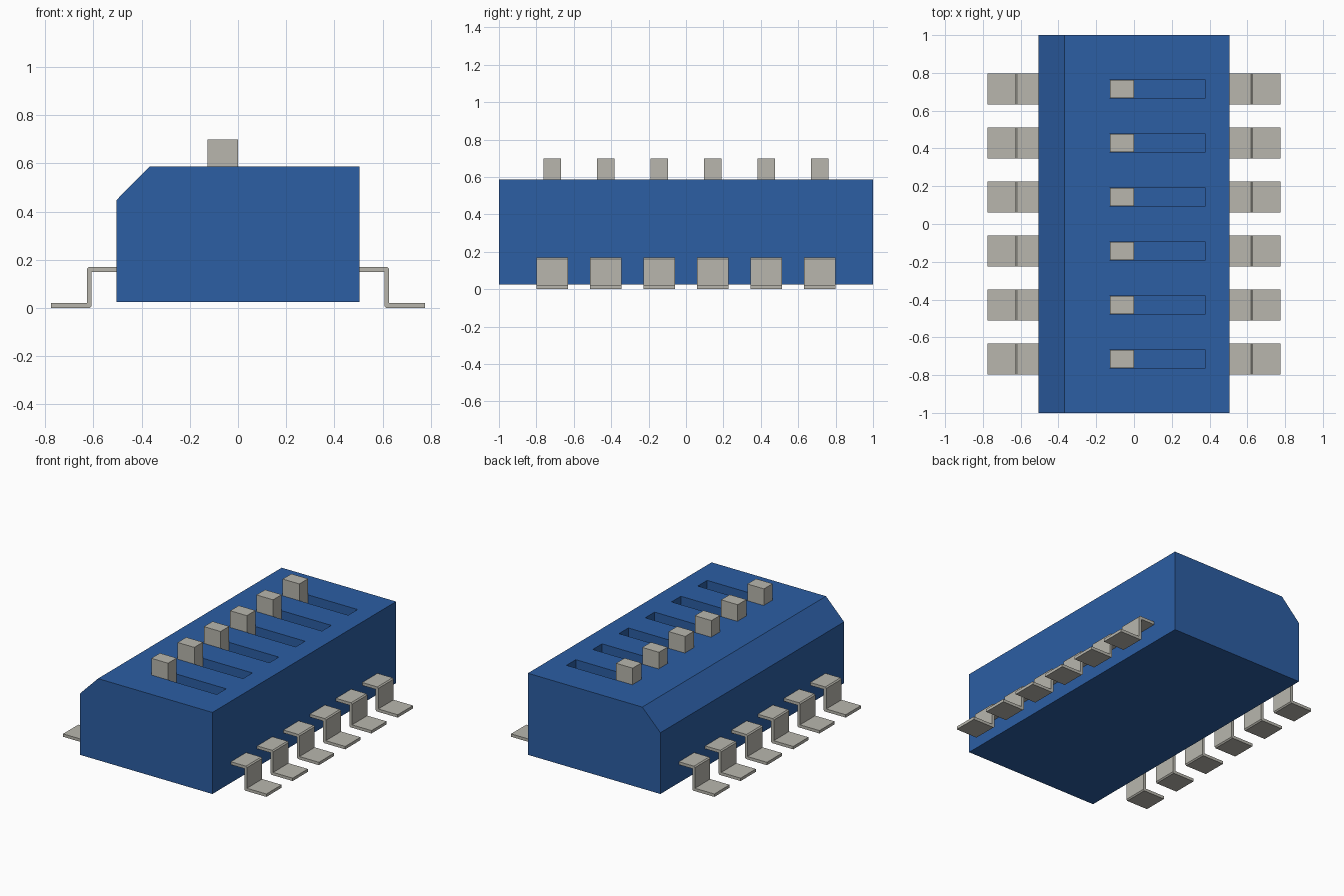
import bpy, bmesh
from mathutils import Vector

cube = bpy.data.objects.get("Cube")
if cube:
    bpy.data.objects.remove(cube, do_unlink=True)


def material(name, rgb):
    m = bpy.data.materials.new(name)
    m.use_nodes = True
    m.diffuse_color = (*rgb, 1)
    m.node_tree.nodes["Principled BSDF"].inputs["Base Color"].default_value = (*rgb, 1)
    return m


BLUE = material("blue plastic", (0.025, 0.112, 0.37))
GREY = material("warm grey", (0.48, 0.47, 0.42))


def extrude_profile(name, points, y_mid, width, mat):
    """Solid made from an x-z outline stretched along y."""
    bm = bmesh.new()
    face = bm.faces.new([bm.verts.new((x, y_mid - width / 2, z)) for x, z in points])
    ext = bmesh.ops.extrude_face_region(bm, geom=[face])
    verts = [g for g in ext["geom"] if isinstance(g, bmesh.types.BMVert)]
    bmesh.ops.translate(bm, verts=verts, vec=Vector((0, width, 0)))
    bmesh.ops.recalc_face_normals(bm, faces=bm.faces)
    mesh = bpy.data.meshes.new(name)
    bm.to_mesh(mesh)
    bm.free()
    mesh.materials.append(mat)
    ob = bpy.data.objects.new(name, mesh)
    bpy.context.collection.objects.link(ob)
    return ob


def rect(x0, x1, z0, z1):
    return [(x0, z0), (x1, z0), (x1, z1), (x0, z1)]


SIDE, BASE, TOP, FLOOR = 0.505, 0.025, 0.587, 0.49
PITCH = 0.286
rows = [(i - 2.5) * PITCH for i in range(6)]

# Housing with one chamfered long edge
body = extrude_profile("housing", [(-SIDE, BASE), (SIDE, BASE), (SIDE, TOP),
                                   (-0.367, TOP), (-SIDE, 0.447)], 0, 2, BLUE)

# Bent lead outline, with slightly rounded outer bends
T, R = 0.02, 0.008
LOW, HIGH, KNEE, TIP = 0.004, 0.17, 0.627, 0.775
lead = [(SIDE - 0.01, HIGH), (KNEE - R, HIGH), (KNEE, HIGH - R), (KNEE, LOW + T),
        (TIP, LOW + T), (TIP, LOW), (KNEE - T + R, LOW), (KNEE - T, LOW + R),
        (KNEE - T, HIGH - T), (SIDE - 0.01, HIGH - T)]
lead = [(x, z - LOW if z < 0.1 else z) for x, z in lead]

for n, y in enumerate(rows, 1):
    # Slot cut into the top
    cutter = extrude_profile(f"slot_cutter_{n}", rect(-0.127, 0.375, FLOOR, TOP + 0.1),
                             y, 0.102, BLUE)
    cutter.hide_render = True
    cutter.hide_set(True)
    cut = body.modifiers.new(f"slot_{n}", "BOOLEAN")
    cut.operation, cut.solver, cut.object = "DIFFERENCE", "EXACT", cutter

    # Sliding actuator
    extrude_profile(f"slider_{n}", rect(-0.127, 0, FLOOR, 0.70), y, 0.094, GREY)

    # Leads on both sides
    for side, s in (("left", 1), ("right", -1)):
        extrude_profile(f"{side}_lead_{n}", [(s * x, z) for x, z in lead], y, 0.166, GREY)

# Bake the slots into the housing and drop the cutters
bpy.context.view_layer.update()
baked = bpy.data.meshes.new_from_object(
    body.evaluated_get(bpy.context.evaluated_depsgraph_get()))
body.modifiers.clear()
body.data = baked
for n in range(1, len(rows) + 1):
    bpy.data.objects.remove(bpy.data.objects[f"slot_cutter_{n}"], do_unlink=True)
